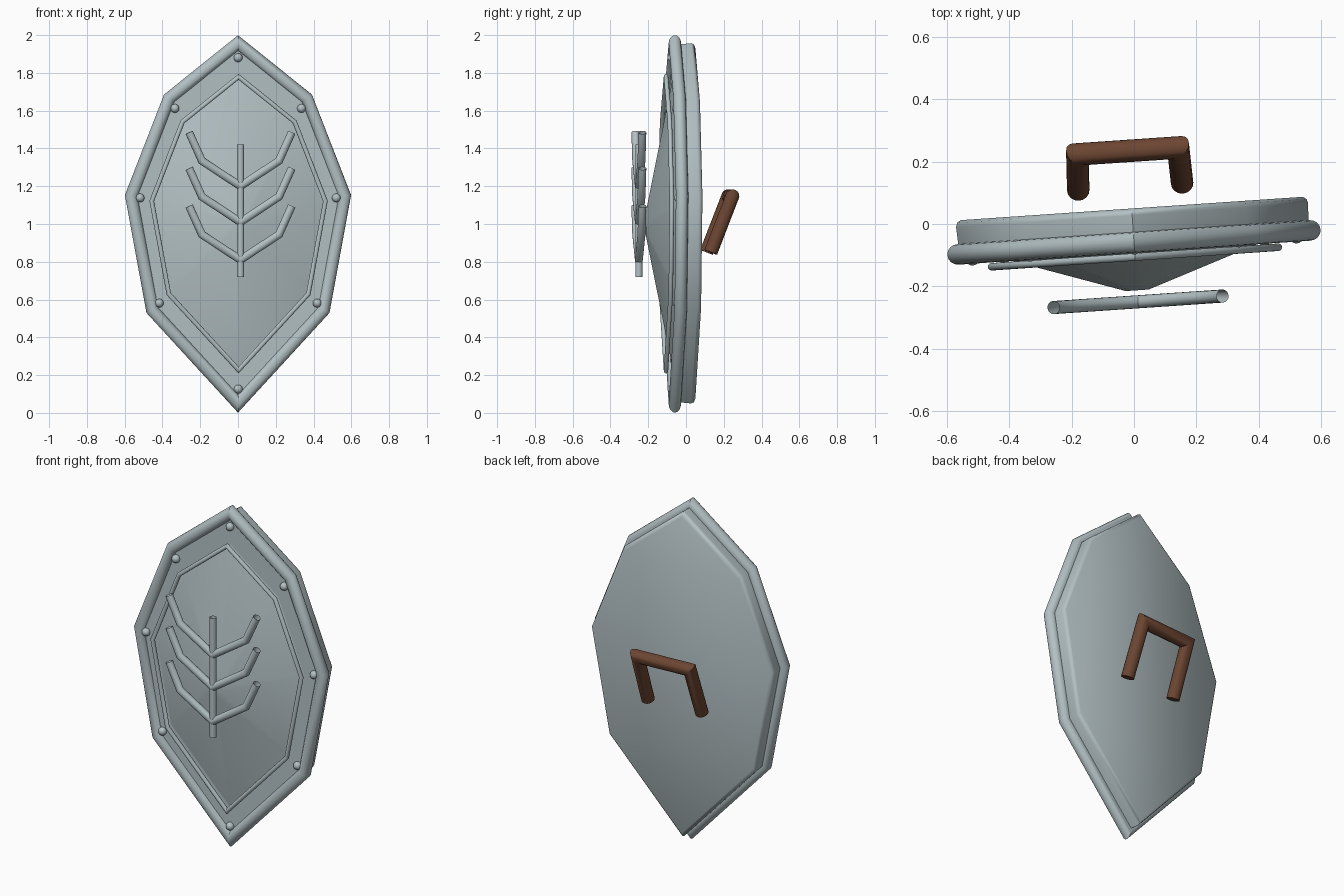
import bpy, bmesh, math
from mathutils import Vector, Matrix

if "Cube" in bpy.data.objects:
    bpy.data.objects.remove(bpy.data.objects["Cube"])

# whole shield is turned slightly about a vertical axis through the rim
PIVOT = Vector((0, -0.06, 0))
TURN = (Matrix.Translation(PIVOT) @ Matrix.Rotation(math.radians(3.9), 4, 'Z')
        @ Matrix.Translation(-PIVOT))


def material(name, rgb):
    m = bpy.data.materials.new(name)
    m.diffuse_color = (*rgb, 1)
    m.use_nodes = True
    m.node_tree.nodes["Principled BSDF"].inputs["Base Color"].default_value = m.diffuse_color
    return m


STEEL = material("pale_steel", (0.45, 0.53, 0.55))
BROWN = material("brown_leather", (0.15, 0.06, 0.032))

# right half of the outline, top to bottom, mirrored for the left
HALF = [(0, 1.957), (0.365, 1.665), (0.566, 1.15), (0.455, 0.545), (0, 0.05)]
OUTLINE = HALF + [(-x, z) for x, z in HALF[-2:0:-1]]


def outline(scale, y):
    return [Vector((x * scale, y, 1 + (z - 1) * scale)) for x, z in OUTLINE]


def finish(name, bm, mat, angle=35):
    bmesh.ops.recalc_face_normals(bm, faces=bm.faces[:])
    me = bpy.data.meshes.new(name)
    bm.to_mesh(me)
    bm.free()
    ob = bpy.data.objects.new(name, me)
    bpy.context.collection.objects.link(ob)
    me.materials.append(mat)
    ob.matrix_world = TURN
    bpy.ops.object.select_all(action='DESELECT')
    ob.select_set(True)
    bpy.context.view_layer.objects.active = ob
    bpy.ops.object.shade_smooth_by_angle(angle=math.radians(angle))
    return ob


def loft(bm, rings, closed=False):
    n = len(rings[0])
    for a, b in zip(rings, rings[1:] + rings[:1] if closed else rings[1:]):
        for i in range(n):
            j = (i + 1) % n
            bm.faces.new((a[i], a[j], b[j], b[i]))


def tube(bm, path, r, normal, closed=False, caps=True, sides=16):
    """Round tube with mitred corners along a flat path."""
    path = [Vector(p) for p in path]
    normal = Vector(normal).normalized()
    rings, n = [], len(path)
    for i, p in enumerate(path):
        t_in = (p - path[i - 1]).normalized() if closed or i > 0 else None
        t_out = (path[(i + 1) % n] - p).normalized() if closed or i < n - 1 else None
        t_in, t_out = t_in or t_out, t_out or t_in
        mid = (t_in + t_out).normalized()
        side = normal.cross(mid) / mid.dot(t_in)
        rings.append([bm.verts.new(p + r * (math.cos(a) * side + math.sin(a) * normal))
                      for a in (math.tau * k / sides for k in range(sides))])
    loft(bm, rings, closed)
    if caps and not closed:
        bm.faces.new(rings[0])
        bm.faces.new(rings[-1])


# backing board with a rounded rear edge
bm = bmesh.new()
rings = [[bm.verts.new(p) for p in outline(s, y)]
         for s, y in ((0.99, -0.07), (1.0, 0.028), (0.993, 0.042), (0.972, 0.05))]
loft(bm, rings)
bm.faces.new(rings[0])
bm.faces.new(rings[-1])
finish("backing_board", bm, STEEL, 45)

# raised front dome with a small blunt tip
bm = bmesh.new()
rings = [[bm.verts.new(p) for p in outline(s, y)] for s, y in ((0.82, -0.068), (0.065, -0.213))]
loft(bm, rings)
bm.faces.new(rings[-1])
finish("front_dome", bm, STEEL)

# outer rim and thin inner trim
for name, scale, y, r in (("outer_rim", 1.0, -0.059, 0.033), ("inner_trim", 0.814, -0.106, 0.012)):
    bm = bmesh.new()
    tube(bm, outline(scale, y), r, (0, 1, 0), closed=True)
    finish(name, bm, STEEL)

# rivets at every corner
bm = bmesh.new()
for p in outline(0.92, -0.075):
    bmesh.ops.create_uvsphere(bm, u_segments=16, v_segments=10, radius=0.023,
                              matrix=Matrix.Translation(p))
finish("rivets", bm, STEEL, 60)

# branching emblem in front of the dome
EY = -0.25
bm = bmesh.new()
tube(bm, [(0, EY, 0.72), (0, EY, 1.42)], 0.019, (0, 1, 0), caps=False)
for z in (0.81, 1.01, 1.2):
    tube(bm, [(s * x, EY, z + h) for s, pts in ((-1, ((0.272, 0.285), (0.205, 0.135))),
                                                (1, ((0, 0), (0.205, 0.135), (0.272, 0.285))))
              for x, h in pts], 0.021, (0, 1, 0), caps=False)
finish("branch_emblem", bm, STEEL)

# slanted rear grip
bm = bmesh.new()
low, high = (0.12, 0.85), (0.235, 1.147)
path = [(-0.167, *low), (-0.162, *high), (0.162, *high), (0.167, *low)]
tube(bm, path, 0.036, (0, high[1] - low[1], low[0] - high[0]))
finish("rear_grip", bm, BROWN)
